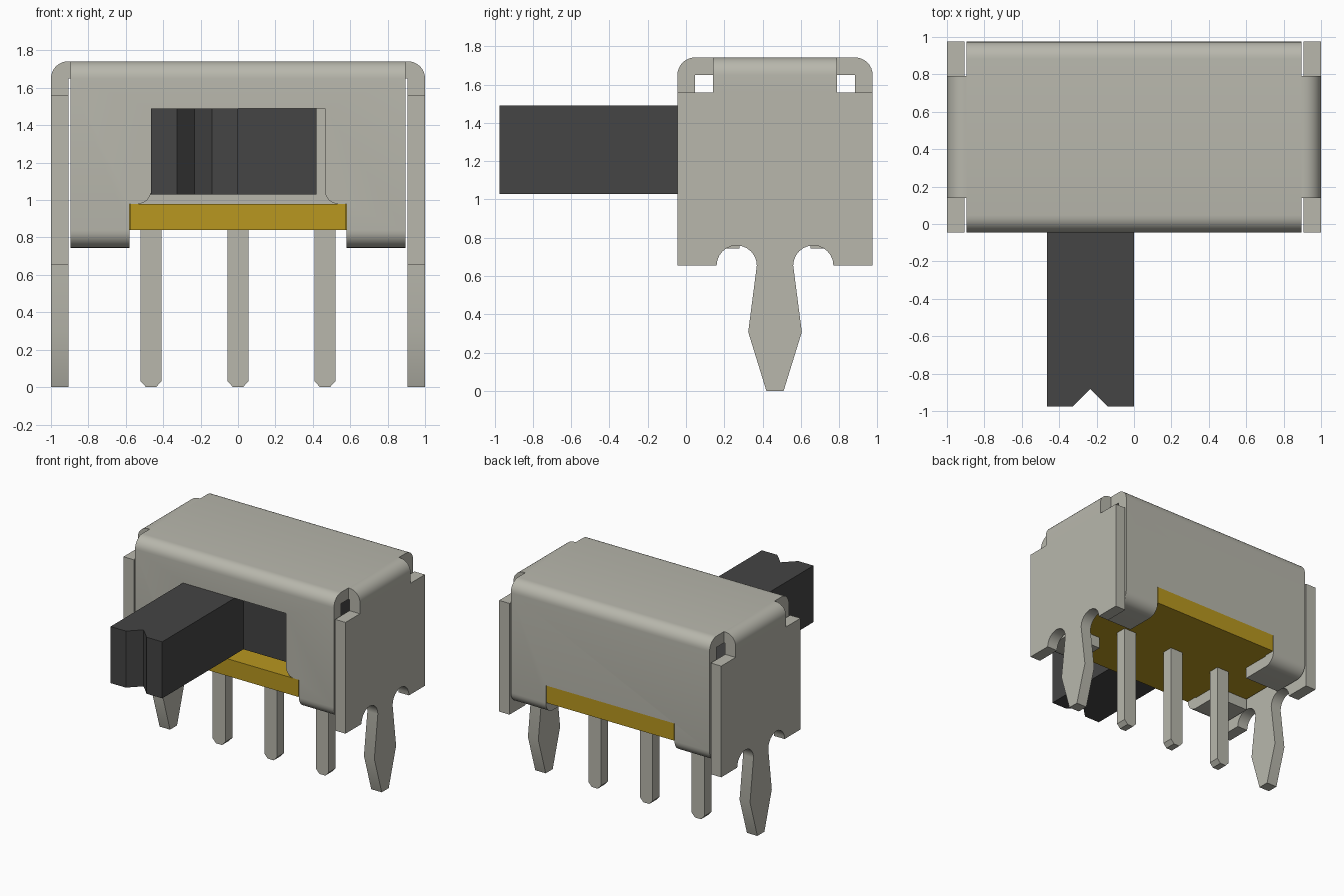
import bpy, bmesh, math
from mathutils import Vector

if "Cube" in bpy.data.objects:
    bpy.data.objects.remove(bpy.data.objects["Cube"])


def material(name, rgb):
    m = bpy.data.materials.new(name)
    m.use_nodes = True
    m.diffuse_color = (*rgb, 1)
    bsdf = next(n for n in m.node_tree.nodes if n.type == 'BSDF_PRINCIPLED')
    bsdf.inputs["Base Color"].default_value = (*rgb, 1)
    return m


STEEL = material("pale steel", (0.48, 0.475, 0.415))
AMBER = material("amber resin", (0.48, 0.31, 0.014))
DARK = material("dark plastic", (0.058, 0.058, 0.058))

MID = 0.465            # body centre in y
FRONT, BACK = MID - 0.51, MID + 0.51
T = 0.092              # sheet thickness
TOP, TAB = 1.742, 0.745
PITCH = 0.465


def arc(cx, cy, r, start, end, n=8):
    angles = [math.radians(start + (end - start) * i / n) for i in range(n + 1)]
    return [(cx + r * math.cos(a), cy + r * math.sin(a)) for a in angles]


def prism(name, pts, axis, lo, hi, mat, round_edge=None):
    """Extrude a closed 2D outline along an axis, optionally rounding chosen edges."""
    place = {'X': lambda p, d: (d, p[0], p[1]),
             'Y': lambda p, d: (p[0], d, p[1]),
             'Z': lambda p, d: (p[0], p[1], d)}[axis]
    bm = bmesh.new()
    face = bm.faces.new([bm.verts.new(place(p, lo)) for p in pts])
    out = bmesh.ops.extrude_face_region(bm, geom=[face])
    step = Vector(place((0, 0), hi - lo))
    bmesh.ops.translate(bm, vec=step, verts=[g for g in out["geom"] if isinstance(g, bmesh.types.BMVert)])
    bmesh.ops.recalc_face_normals(bm, faces=bm.faces)
    if round_edge:
        edges = [e for e in bm.edges if all(round_edge(v.co) for v in e.verts)]
        bmesh.ops.bevel(bm, geom=edges, offset=T, segments=8, profile=0.5, affect='EDGES')
    mesh = bpy.data.meshes.new(name)
    bm.to_mesh(mesh)
    bm.free()
    mesh.materials.append(mat)
    ob = bpy.data.objects.new(name, mesh)
    bpy.context.collection.objects.link(ob)
    return ob


def rect(x0, x1, y0, y1):
    return [(x0, y0), (x1, y0), (x1, y1), (x0, y1)]


def select_only(ob):
    bpy.ops.object.select_all(action='DESELECT')
    ob.select_set(True)
    bpy.context.view_layer.objects.active = ob


def cut(ob, cutter):
    cutter.hide_render = True
    mod = ob.modifiers.new("cut", 'BOOLEAN')
    mod.operation, mod.solver, mod.object = 'DIFFERENCE', 'EXACT', cutter
    select_only(ob)
    bpy.ops.object.modifier_apply(modifier=mod.name)
    bpy.data.objects.remove(cutter)


def smooth(ob):
    select_only(ob)
    bpy.ops.object.shade_smooth_by_angle(angle=math.radians(30))


# Bent cover: front wall, top and back wall, with tabs folded under the base
half = [(0.185, TAB + T), (0.185, TAB)]
half += arc(0.51 - T, TAB + T, T, -90, 0)
half += arc(0.51 - T, TOP - T, T, 0, 90)
inner = [(0.51 - T, TOP - T), (0.51 - T, TAB + T)]
right = [(MID + y, z) for y, z in half]
left = [(MID - y, z) for y, z in reversed(half)]
ceiling = [(MID - y, z) for y, z in reversed(inner)] + [(MID + y, z) for y, z in inner]
cover = prism("cover", right + left + ceiling, 'X', -0.895, 0.895, STEEL)

# Notches for the base, then the flared slider window in the front wall
cut(cover, prism("notch_cutter", rect(-0.58, 0.58, 0.6, 0.98), 'Y', -0.3, 1.3, STEEL))
flare = [(0.535, 0.9)] + arc(0.535, 1.05, 0.07, 270, 180) + [(PITCH, 1.49)]
window = flare + [(-x, z) for x, z in reversed(flare)]
cut(cover, prism("window_cutter", window, 'Y', -0.3, 0.2, STEEL))
smooth(cover)

# Side plates with a folded top tab and a pointed mounting leg
edge = [(0.045, 0), (0.14, 0.308), (0.095, 0.655)]
edge += arc(0.2, 0.655, 0.105, 180, 0, 12)[1:]
edge += [(0.51, 0.655), (0.51, 1.56), (0.325, 1.56), (0.325, TOP)]
plate = [(MID + y, z) for y, z in edge] + [(MID - y, z) for y, z in reversed(edge)]
for s, side in ((1, "left"), (-1, "right")):
    lo, hi = sorted((s * 0.906, s))
    ob = prism(side + "_side_plate", plate, 'X', lo, hi, STEEL,
               lambda co: abs(co.x) > 0.99 and co.z > TOP - 0.001)
    smooth(ob)
    lo, hi = sorted((s * 0.895, s * 0.906))
    prism(side + "_fold_strip", rect(MID - 0.325, MID + 0.325, TOP - T, TOP), 'X', lo, hi, STEEL)

# Base: a slab inside the cover with a ledge showing through both notches
ledge = [(0.895, FRONT + T), (0.895, BACK - T), (0.575, BACK - T), (0.575, BACK)]
outline = ledge + [(-x, y) for x, y in reversed(ledge)]
outline += [(-0.895, FRONT + T), (-0.575, FRONT + T), (-0.575, FRONT),
            (0.575, FRONT), (0.575, FRONT + T)]
# drop the repeated corners of the mirrored outline
outline = list(dict.fromkeys(outline))
prism("base", outline, 'Z', 0.84, 0.98, AMBER)

# Contact pins with chamfered tips
for i, name in enumerate(("right_pin", "middle_pin", "left_pin")):
    x = (i - 1) * PITCH
    pin = [(0.027, 0), (0.057, 0.033), (0.057, 0.845)]
    pts = [(x + px, z) for px, z in pin] + [(x - px, z) for px, z in reversed(pin)]
    prism(name, pts, 'Y', MID - 0.045, MID + 0.045, STEEL)

# Slider: carrier inside the cover and a knob with a V groove in its end
prism("slider_carrier", rect(-0.885, 0.42, 0.07, 0.86), 'Z', 1.03, 1.49, DARK)
knob = [(-PITCH, 0.07), (-PITCH, -0.975), (-0.327, -0.975), (-0.233, -0.882),
        (-0.14, -0.975), (0, -0.975), (0, 0.07)]
prism("slider_knob", knob, 'Z', 1.03, 1.49, DARK)
